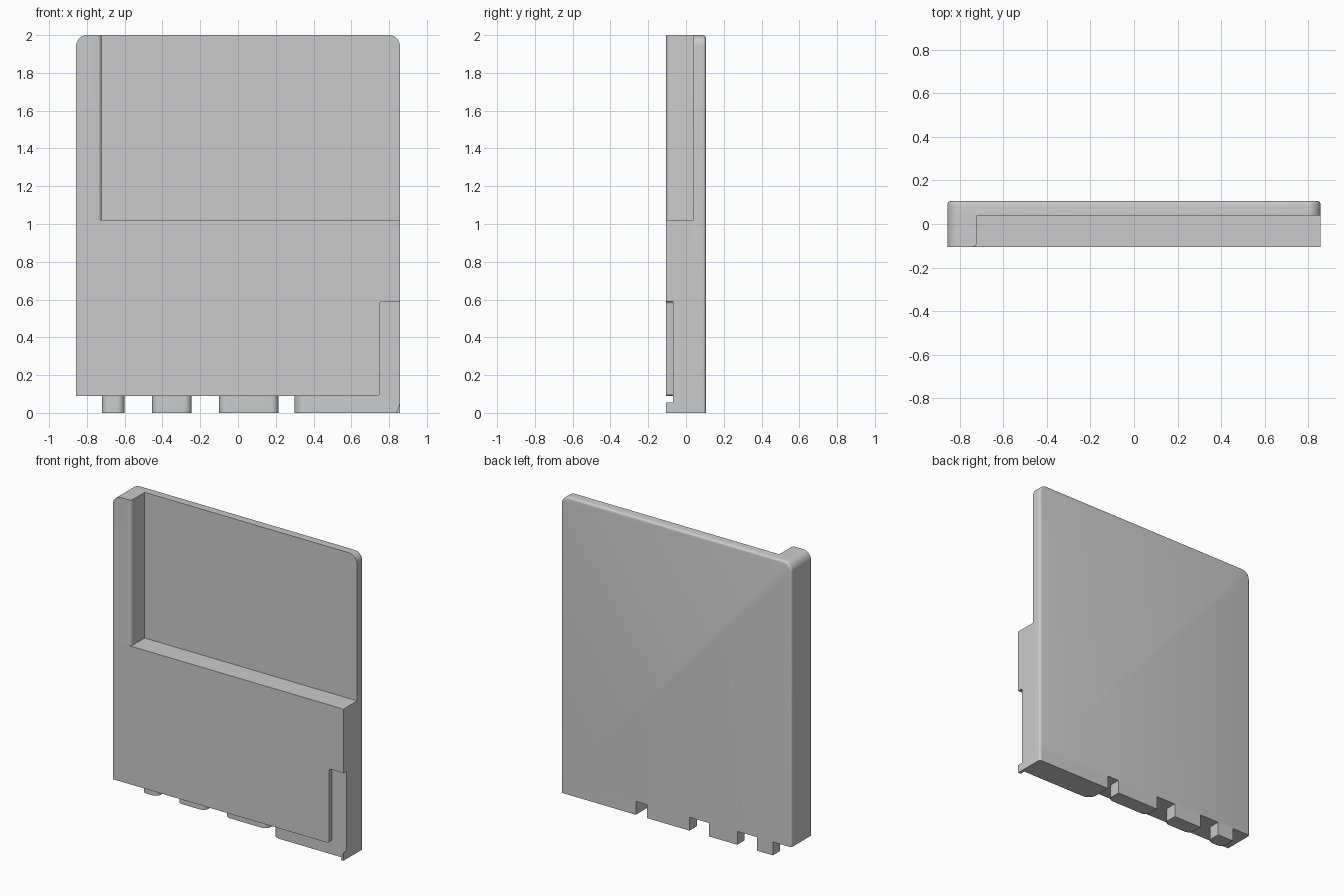
import bpy, bmesh, math
from mathutils import Vector

cube = bpy.data.objects.get("Cube")
if cube:
    bpy.data.objects.remove(cube)

grey = bpy.data.materials.new("plain grey")
grey.use_nodes = True
grey.diffuse_color = (0.6, 0.6, 0.6, 1)
grey.node_tree.nodes["Principled BSDF"].inputs["Base Color"].default_value = grey.diffuse_color

HALF, BACK, FRONT, TOP = 0.858, 0.105, -0.105, 2.0
LEDGE, BASE = 1.02, 0.09      # top and bottom of the thick lower half
PANEL, STEP = 0.04, -0.07     # front of the thin panel, floor of the corner recess


def rounded(corners):
    """Outline from square corners (u, v, radius)."""
    pts = []
    n = len(corners)
    for i, (u, v, r) in enumerate(corners):
        p = Vector((u, v))
        if not r:
            pts.append(p)
            continue
        a = (Vector(corners[i - 1][:2]) - p).normalized()
        b = (Vector(corners[(i + 1) % n][:2]) - p).normalized()
        c = p + r * (a + b)
        for k in range(9):
            t = math.pi / 2 * k / 8
            pts.append(c - r * (b * math.cos(t) + a * math.sin(t)))
    return pts


def prism(name, corners, axis, lo, hi, rule=None, width=0.015):
    """Extrude an outline along y or z, rounding the edges picked by the rule."""
    bm = bmesh.new()
    place = (lambda p, h: (p.x, h, p.y)) if axis == "y" else (lambda p, h: (p.x, p.y, h))
    face = bm.faces.new([bm.verts.new(place(p, lo)) for p in rounded(corners)])
    grown = bmesh.ops.extrude_face_region(bm, geom=[face], use_keep_orig=True)
    shift = Vector((0, hi - lo, 0)) if axis == "y" else Vector((0, 0, hi - lo))
    for v in grown["geom"]:
        if isinstance(v, bmesh.types.BMVert):
            v.co += shift
    bmesh.ops.recalc_face_normals(bm, faces=bm.faces)
    if rule:
        edges = [e for e in bm.edges if rule(e.verts[0].co, e.verts[1].co)]
        bmesh.ops.bevel(bm, geom=edges, offset=width, segments=4, profile=0.5, affect="EDGES")
    mesh = bpy.data.meshes.new(name)
    bm.to_mesh(mesh)
    bm.free()
    mesh.materials.append(grey)
    obj = bpy.data.objects.new(name, mesh)
    bpy.context.collection.objects.link(obj)
    bpy.ops.object.select_all(action="DESELECT")
    obj.select_set(True)
    bpy.context.view_layer.objects.active = obj
    bpy.ops.object.shade_smooth_by_angle(angle=math.radians(30))
    return obj


# Thin panel with rounded top corners and a softened back rim
prism("back_panel",
      [(-HALF, BASE, 0), (HALF, BASE, 0), (HALF, TOP, 0.06), (-HALF, TOP, 0.06)],
      "y", PANEL, BACK,
      lambda a, b: min(a.y, b.y) > BACK - 0.001 and max(a.z, b.z) > BASE + 0.001)

# Upright strip beside the open panel
STRIP = -0.722
prism("side_strip",
      [(-HALF, LEDGE, 0), (STRIP, LEDGE, 0), (STRIP, TOP, 0), (-HALF, TOP, 0.06)],
      "y", FRONT, PANEL,
      lambda a, b: max(a.y, b.y) < FRONT + 0.001 and min(a.x, b.x) > STRIP - 0.001,
      0.02)

# Thick lower half, with a recess cut from the face layer
prism("lower_block",
      [(-HALF, BASE, 0), (HALF, BASE, 0), (HALF, LEDGE, 0), (-HALF, LEDGE, 0)],
      "y", STEP, PANEL)
prism("lower_face",
      [(-HALF, BASE, 0), (0.75, BASE, 0.015), (0.75, 0.59, 0.015), (HALF, 0.59, 0),
       (HALF, LEDGE, 0), (-HALF, LEDGE, 0)],
      "y", FRONT, STEP)

# Feet under the lower edge, rounded at the front
feet = [("foot_narrow", -0.72, -0.6, 0.0), ("foot_medium", -0.455, -0.245, 0.0),
        ("foot_wide", -0.1, 0.215, 0.0)]
for name, x0, x1, y0 in feet:
    prism(name, [(x0, y0, 0.04), (x1, y0, 0.04), (x1, BACK, 0), (x0, BACK, 0)], "z", 0, BASE)
prism("foot_corner",
      [(0.3, STEP, 0.06), (HALF, STEP, 0), (HALF, BACK, 0.015), (0.3, BACK, 0)],
      "z", 0, BASE)

# Small wedge on the front of the corner foot
prism("corner_wedge", [(0.838, 0, 0), (HALF, 0, 0), (HALF, 0.055, 0)], "y", FRONT, STEP)
